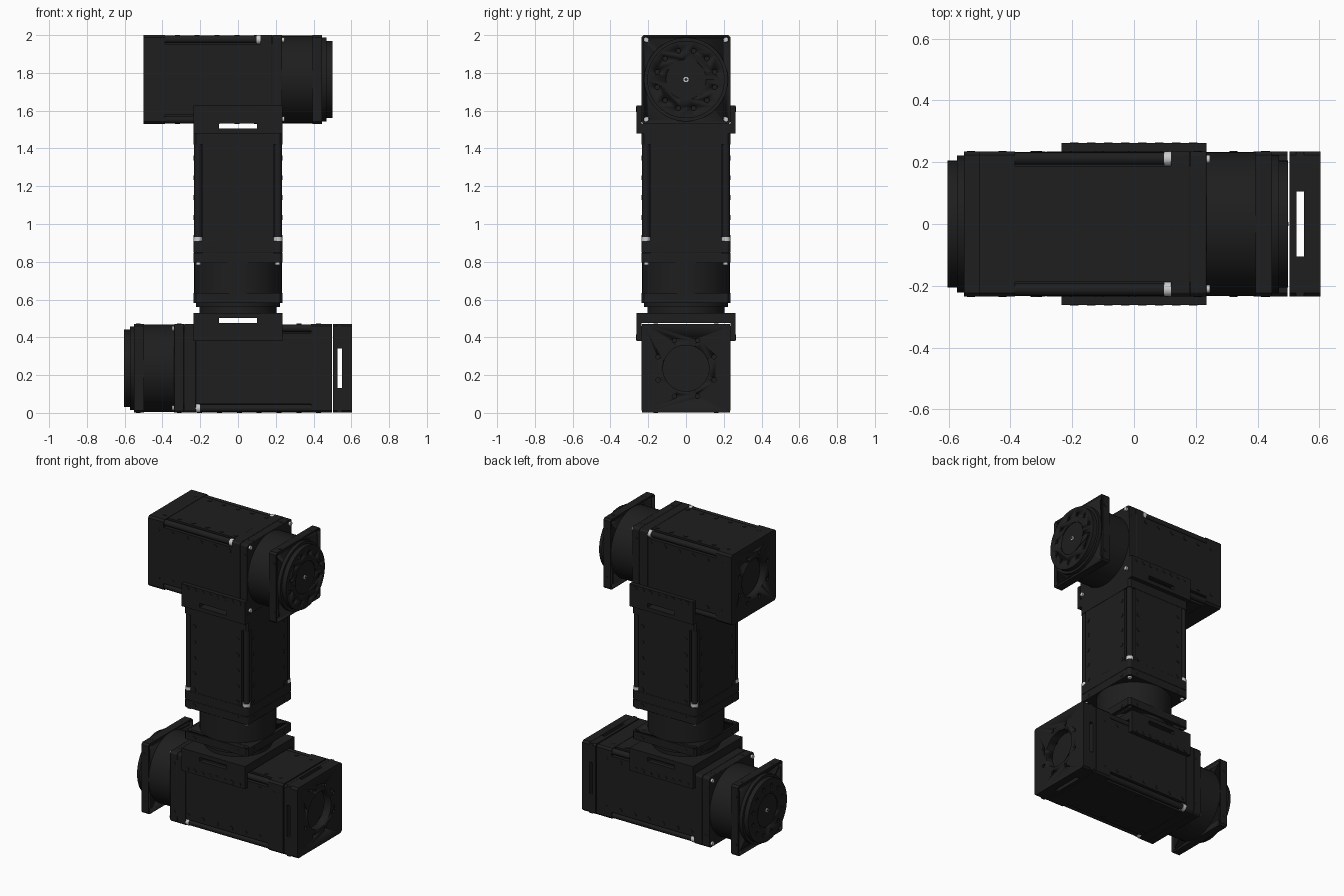
import bpy, bmesh, math
from mathutils import Matrix, Vector

if "Cube" in bpy.data.objects:
    bpy.data.objects.remove(bpy.data.objects["Cube"])

H = 0.235  # half width of the square housings


def material(name, c):
    m = bpy.data.materials.new(name)
    m.diffuse_color = (c, c, c, 1)
    m.use_nodes = True
    m.node_tree.nodes["Principled BSDF"].inputs["Base Color"].default_value = m.diffuse_color
    return m


BLACK, STEEL = material("black", 0.013), material("steel", 0.75)


def circle(r, n=48, cx=0, cy=0):
    return [(cx + r * math.cos(2 * math.pi * i / n), cy + r * math.sin(2 * math.pi * i / n)) for i in range(n)]


def square(h, c=0.012):
    q = [(h, -h + c), (h, h - c), (h - c, h), (-h + c, h), (-h, h - c), (-h, -h + c), (-h + c, -h), (h - c, -h)]
    return q


def rect(x0, x1, y0, y1):
    return [(x0, y0), (x1, y0), (x1, y1), (x0, y1)]


def notched(h, n):
    q = []
    for k in range(4):
        for x, y in ((h, -h + n), (h, h - n), (h - n, h - n)):
            for _ in range(k):
                x, y = -y, x
            q.append((x, y))
    return q


def build(name, solids, M, mat=BLACK, bevel=0.0):
    """solids: list of (profile, z0, z1[, local matrix]) joined in one object."""
    bm = bmesh.new()
    for s in solids:
        T = M @ s[3] if len(s) > 3 else M
        lo = [bm.verts.new(T @ Vector((x, y, s[1]))) for x, y in s[0]]
        hi = [bm.verts.new(T @ Vector((x, y, s[2]))) for x, y in s[0]]
        bm.faces.new(lo[::-1])
        bm.faces.new(hi)
        for i in range(len(lo)):
            j = (i + 1) % len(lo)
            bm.faces.new((lo[i], lo[j], hi[j], hi[i]))
    bmesh.ops.recalc_face_normals(bm, faces=bm.faces)
    me = bpy.data.meshes.new(name)
    bm.to_mesh(me)
    bm.free()
    ob = bpy.data.objects.new(name, me)
    bpy.context.collection.objects.link(ob)
    me.materials.append(mat)
    bpy.ops.object.select_all(action='DESELECT')
    ob.select_set(True)
    bpy.context.view_layer.objects.active = ob
    if bevel:
        b = ob.modifiers.new("bevel", 'BEVEL')
        b.width, b.segments, b.limit_method = bevel, 2, 'ANGLE'
    bpy.ops.object.shade_smooth_by_angle(angle=math.radians(35))
    return ob


def cut(ob, solids, M):
    c = build(ob.name + "_cutter", solids, M)
    m = ob.modifiers.new("cut", 'BOOLEAN')
    m.object, m.operation, m.solver = c, 'DIFFERENCE', 'EXACT'
    bpy.context.view_layer.objects.active = ob
    bpy.ops.object.modifier_apply(modifier=m.name)
    bpy.data.objects.remove(c, do_unlink=True)


def ring(r, rad, count, n=12):
    return [circle(rad, n, r * math.cos(a), r * math.sin(a))
            for a in (2 * math.pi * (i + 0.5) / count for i in range(count))]


CORNERS = [(sx, sy) for sx in (-1, 1) for sy in (-1, 1)]


def module(name, M, length, groove_end):
    """Rotary drive: output face at local z = 0, housing runs along +z."""
    # stepped output disc with bolt ring and shallow centre recess
    disc = build(name + "_output_disc", [(circle(0.205, 64), 0, 0.031)], M)
    cut(disc, [(circle(0.106), -0.02, 0.006)], M)
    cut(disc, [(p, -0.02, 0.008) for p in ring(0.157, 0.013, 12)], M)
    build(name + "_disc_step", [(circle(0.222, 64), 0.03, 0.055)], M)
    build(name + "_hub_pin", [(circle(0.014, 16), 0.0, 0.012)], M, STEEL)
    build(name + "_hub_bore", [(circle(0.007, 12), -0.001, 0.011)], M)
    # square output plate with access holes at the corners
    plate = build(name + "_output_plate", [(square(H), 0.053, 0.105)], M)
    cut(plate, [(circle(0.014, 16, sx * 0.21, sy * 0.21), 0.0, 0.2) for sx, sy in CORNERS], M)
    build(name + "_neck", [(circle(0.232, 64), 0.104, 0.268)], M)
    # housing: front flange, grooved middle, rear block
    build(name + "_front_flange", [(square(H), 0.265, 0.317)], M, bevel=0.003)
    build(name + "_front_block", [(square(H), 0.319, 0.38)], M, bevel=0.002)
    build(name + "_housing", [(notched(0.233, 0.045), 0.31, groove_end + 0.01)], M)
    rear = build(name + "_rear_block", [(square(H), groove_end, length)], M)
    cut(rear, [(circle(0.122), length - 0.04, length + 0.05)], M)
    cut(rear, [(p, length - 0.01, length + 0.05) for p in ring(0.16, 0.012, 8)], M)
    # corner tie rods with bright heads
    build(name + "_tie_rods", [(circle(0.02, 16, sx * 0.212, sy * 0.212), 0.39, groove_end + 0.01)
                               for sx, sy in CORNERS], M)
    build(name + "_rod_heads", [(circle(0.0235, 20, sx * 0.2115, sy * 0.2115), 0.379, 0.402)
                                for sx, sy in CORNERS], M, STEEL)
    build(name + "_flange_screws", [(circle(0.013, 16, sx * 0.21, sy * 0.21), 0.253, 0.27)
                                    for sx, sy in CORNERS], M, STEEL)
    # small side screws on all four faces
    screws = []
    steps = [0.075, 0.292] + [0.4 + 0.105 * i for i in range(int((length - 0.43) / 0.105) + 1)]
    for k in range(4):
        R = Matrix.Rotation(k * math.pi / 2, 4, 'Z')
        for z in steps:
            for u in (-0.16, 0.16):
                S = R @ Matrix.Translation((0, u, z)) @ Matrix.Rotation(math.pi / 2, 4, 'Y')
                screws.append((circle(0.013, 12), 0.225, 0.2365, S))
    build(name + "_side_screws", screws, M)


def saddle(name, z, d):
    """Bracket that clamps a horizontal housing; d = direction of the ears."""
    M = Matrix.Translation((0, 0, z))
    w = 0.262
    solids = [(rect(-H, H, -w, w), 0, d * 0.027)]
    for s in (-1, 1):
        a, b = sorted((s * 0.1, s * H))
        solids.append((rect(a, b, -w, w), d * 0.027, d * 0.054))
        a, b = sorted((s * 0.2345, s * w))
        solids.append((rect(-H, H, a, b), d * 0.054, d * 0.15))
    build(name, solids, M)
    # row of clamp screws along both ears
    bolts = []
    for s in (-1, 1):
        for i in range(8):
            S = Matrix.Translation((-0.193 + i * 0.055, 0, d * 0.13)) @ Matrix.Rotation(-s * math.pi / 2, 4, 'X')
            bolts.append((circle(0.014, 12), 0.25, 0.2645, S))
    build(name + "_screws", bolts, M)


def frame(x, z, turn):
    return Matrix.Translation((x, 0, z)) @ Matrix.Rotation(math.radians(turn), 4, 'Y')


# three drive modules
module("lower_drive", frame(-0.603, 0.236, 90), 1.1, 0.99)
module("middle_drive", frame(0, 0.53, 0), 0.951, 0.89)
module("upper_drive", frame(0.499, 1.765, -90), 0.999, 0.885)

# saddle brackets between modules
saddle("lower_saddle", 0.53, -1)
saddle("upper_saddle", 1.478, 1)

# end bracket on the lower drive: two plates held by corner posts
E = frame(0, 0.236, 90)
build("end_inner_plate", [(square(H), 0.504, 0.526)], E)
outer = build("end_outer_plate", [(square(H), 0.55, 0.603)], E)
cut(outer, [(circle(0.122), 0.5, 0.7)] + [(p, 0.59, 0.7) for p in ring(0.16, 0.012, 8)], E)
build("end_posts", [(rect(*sorted((sx * 0.105, sx * (H - 0.001))), *sorted((sy * 0.105, sy * (H - 0.001)))),
                     0.525, 0.551) for sx, sy in CORNERS], E)
